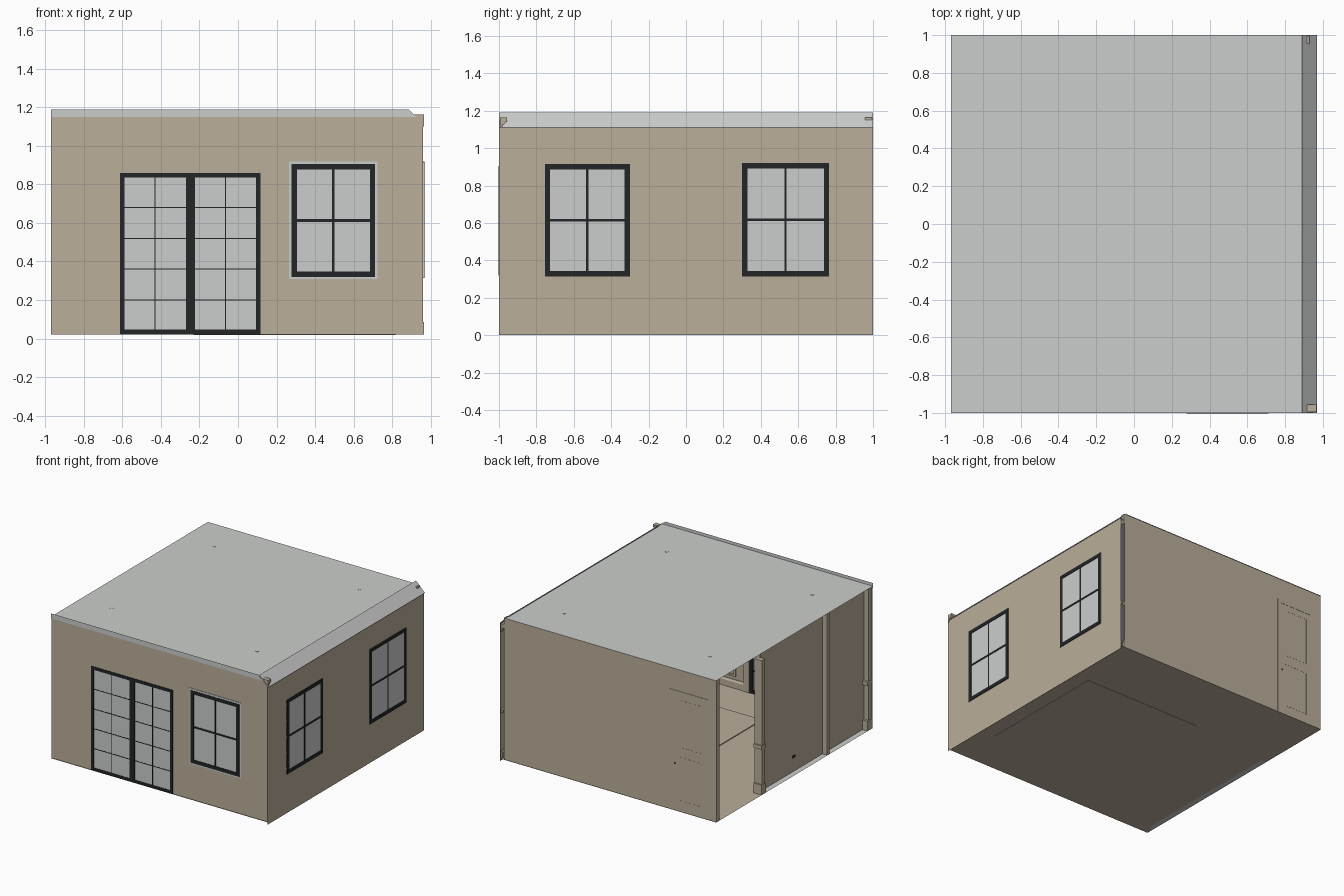
import bpy, bmesh, math

if "Cube" in bpy.data.objects:
    bpy.data.objects.remove(bpy.data.objects["Cube"])


def material(name, rgb):
    m = bpy.data.materials.new(name)
    m.diffuse_color = (*rgb, 1)
    m.use_nodes = True
    m.node_tree.nodes["Principled BSDF"].inputs["Base Color"].default_value = m.diffuse_color
    return m


TAN = material("wall tan", (0.49, 0.425, 0.325))
GREY = material("light grey", (0.60, 0.615, 0.605))
BLACK = material("frame black", (0.016, 0.018, 0.019))

# Each wall maps (u along wall, d depth into the room, z) to world space
WALLS = {
    "front": lambda u, d, z: (u, -0.996 + d, z),
    "back": lambda u, d, z: (u, 0.996 - d, z),
    "right": lambda u, d, z: (0.963 - d, u, z),
    "left": lambda u, d, z: (-0.925 + d, u, z),
    "world": lambda x, y, z: (x, y, z),
}


def finish(name, bm, mat, fix=True):
    if fix:
        bmesh.ops.recalc_face_normals(bm, faces=bm.faces)
    me = bpy.data.meshes.new(name)
    bm.to_mesh(me)
    bm.free()
    me.materials.append(mat)
    ob = bpy.data.objects.new(name, me)
    bpy.context.collection.objects.link(ob)
    return ob


def sheet(name, mat, *polys):
    """Thin single-sided surfaces."""
    bm = bmesh.new()
    for p in polys:
        bm.faces.new([bm.verts.new(c) for c in p])
    return finish(name, bm, mat, False)


def add_prism(bm, wall, profile, u0, u1):
    """Run a (d, z) profile along a wall."""
    f = WALLS[wall]
    a = [bm.verts.new(f(u0, d, z)) for d, z in profile]
    b = [bm.verts.new(f(u1, d, z)) for d, z in profile]
    n = len(a)
    bm.faces.new(a)
    bm.faces.new(b[::-1])
    for i in range(n):
        j = (i + 1) % n
        bm.faces.new((a[i], b[i], b[j], a[j]))


def boxes(name, mat, wall, items):
    """items: (u0, u1, d0, d1, z0, z1)"""
    bm = bmesh.new()
    for u0, u1, d0, d1, z0, z1 in items:
        add_prism(bm, wall, [(d0, z0), (d1, z0), (d1, z1), (d0, z1)], u0, u1)
    return finish(name, bm, mat)


def moulding(name, wall, profile, runs):
    bm = bmesh.new()
    for u0, u1 in runs:
        add_prism(bm, wall, profile, u0, u1)
    return finish(name, bm, TAN)


def ring(u0, u1, z0, z1, w, d0, d1, bottom=True):
    """Four bars around a rectangle, outer size given."""
    r = [(u0, u0 + w, d0, d1, z0, z1), (u1 - w, u1, d0, d1, z0, z1),
         (u0 + w, u1 - w, d0, d1, z1 - w, z1)]
    if bottom:
        r.append((u0 + w, u1 - w, d0, d1, z0, z0 + w))
    return r


# Shell: walls, floor, ceiling
sheet("front_wall", TAN, [(-0.97, -0.996, 0.022), (0.96, -0.996, 0.022),
                          (0.96, -0.996, 1.15), (-0.97, -0.996, 1.15)])
sheet("right_wall", TAN, [(0.963, -1, 0), (0.963, 1, 0), (0.963, 1, 1.115), (0.963, -1, 1.115)])
sheet("back_wall", TAN, [(0.93, 0.996, 0.02), (-0.97, 0.996, 0.02),
                         (-0.97, 0.996, 1.163), (0.93, 0.996, 1.163)])
sheet("left_wall", TAN, [(-0.925, 0.37, 0.02), (-0.925, -0.996, 0.02),
                         (-0.925, -0.996, 1.163), (-0.925, 0.37, 1.163)])
sheet("floor", TAN, [(-0.925, -1, 0.02), (0.963, -1, 0.02), (0.963, 1, 0.02), (-0.925, 1, 0.02)],
      [(-0.97, 0.37, 0.02), (-0.925, 0.37, 0.02), (-0.925, 1, 0.02), (-0.97, 1, 0.02)])
sheet("floor_border", GREY, [(-0.97, -1, 0.02), (-0.925, -1, 0.02),
                             (-0.925, 0.37, 0.02), (-0.97, 0.37, 0.02)])
sheet("ceiling", GREY, [(-0.97, -1, 1.165), (0.91, -1, 1.165), (0.91, 1, 1.165), (-0.97, 1, 1.165)])
sheet("ceiling_slope", GREY, [(0.89, -1, 1.19), (0.97, -1, 1.11), (0.97, 1, 1.11), (0.89, 1, 1.19)])
sheet("ceiling_fascia", GREY, [(-0.97, -1, 1.15), (0.925, -1, 1.15),
                               (0.885, -1, 1.19), (-0.97, -1, 1.19)])
boxes("floor_inlay", TAN, "world", [(-0.23, 0.82, -0.64, 0.45, 0.018, 0.027)])

# Downlights in the ceiling
bm = bmesh.new()
for x in (-0.69, 0.61):
    for y in (-0.625, 0.68):
        c = bmesh.ops.create_cone(bm, cap_ends=True, segments=16, radius1=0.012,
                                  radius2=0.012, depth=0.012)
        bmesh.ops.translate(bm, verts=c["verts"], vec=(x, y, 1.161))
finish("downlights", bm, GREY)


# Sash windows
def window(name, wall, u0, u1, z0, z1):
    w, um, zm = 0.028, (u0 + u1) / 2, (z0 + z1) / 2
    boxes(name + "_glass", GREY, wall, [(u0, u1, -0.002, 0.004, z0, z1)])
    boxes(name + "_frame", BLACK, wall, ring(u0, u1, z0, z1, w, -0.006, 0.02) + [
        (um - 0.006, um + 0.006, -0.004, 0.01, z0 + w, z1 - w),
        (u0 + w, u1 - w, -0.005, 0.012, zm - 0.007, zm + 0.007)])
    boxes(name + "_casing", TAN, wall,
          ring(u0 - 0.05, u1 + 0.05, z0 - 0.05, z1 + 0.05, 0.05, 0.002, 0.02))


window("front_window", "front", 0.278, 0.712, 0.32, 0.905)
boxes("front_window_edge", GREY, "front", ring(0.265, 0.725, 0.31, 0.92, 0.015, -0.004, 0.002))
window("right_window_front", "right", -0.755, -0.30, 0.315, 0.915)
window("right_window_back", "right", 0.30, 0.765, 0.315, 0.92)

# Glazed double doors on the front
boxes("double_door_glass", GREY, "front", [(-0.61, 0.115, -0.002, 0.004, 0.025, 0.855)])
bars = []
for a, b in ((-0.613, -0.247), (-0.247, 0.117)):
    bars += ring(a, b, 0.022, 0.86, 0.024, -0.004, 0.02)
    m = (a + b) / 2
    bars.append((m - 0.0025, m + 0.0025, -0.0035, 0.01, 0.04, 0.84))
    for z in (0.20, 0.36, 0.52, 0.68):
        bars.append((a + 0.024, b - 0.024, -0.0035, 0.01, z - 0.003, z + 0.003))
boxes("double_door_frame", BLACK, "front", bars)
boxes("double_door_casing", TAN, "front",
      ring(-0.67, 0.175, 0.02, 0.92, 0.055, 0.002, 0.02, False))

# Panelled door on the back
boxes("back_door", TAN, "back", [(-0.875, -0.58, -0.001, 0.012, 0.02, 0.965)])
boxes("back_door_casing", TAN, "back",
      ring(-0.90, -0.555, 0.02, 0.99, 0.028, -0.003, 0.02, False))
boxes("back_door_panels", TAN, "back",
      ring(-0.84, -0.62, 0.10, 0.46, 0.01, -0.002, 0.016)
      + ring(-0.84, -0.62, 0.53, 0.92, 0.01, -0.002, 0.016))
bm = bmesh.new()
for y in (0.994, 0.97):
    s = bmesh.ops.create_uvsphere(bm, u_segments=12, v_segments=8, radius=0.01)
    bmesh.ops.translate(bm, verts=s["verts"], vec=(-0.598, y - 0.004, 0.40))
knob = finish("back_door_knob", bm, BLACK)
for p in knob.data.polygons:
    p.use_smooth = True

# Interior mouldings: crown, chair rail, baseboard
crown = [(0.002, 1.10), (0.012, 1.10), (0.016, 1.125), (0.04, 1.145), (0.04, 1.163), (0.002, 1.163)]
crown_low = [(d, z - 0.055) for d, z in crown]
rail = [(0.002, 0.385), (0.012, 0.385), (0.022, 0.405), (0.022, 0.415), (0.002, 0.415)]
base = [(0.002, 0.021), (0.018, 0.021), (0.018, 0.07), (0.008, 0.085), (0.002, 0.085)]
RUNS = {
    "front": ((-0.92, 0.965), [(-0.92, -0.67), (0.175, 0.228), (0.762, 0.955)],
              [(-0.92, -0.67), (0.175, 0.965)]),
    "back": ((-0.92, 0.93), [(-0.555, 0.93)], [(-0.555, 0.93)]),
    "right": ((-0.99, 0.99), [(-0.99, -0.805), (-0.25, 0.25), (0.815, 0.99)], [(-0.99, 0.99)]),
    "left": ((-0.99, 0.37), [(-0.99, 0.37)], [(-0.99, 0.37)]),
}
for wall, (full, rails, bases) in RUNS.items():
    moulding(wall + "_crown", wall, crown_low if wall == "right" else crown, [full])
    moulding(wall + "_chair_rail", wall, rail, rails)
    moulding(wall + "_baseboard", wall, base, bases)

# Wall panel frames above and below the chair rail
PANELS = {
    "front": [(-0.89, -0.70), (0.80, 0.93)],
    "back": [(-0.50, -0.05), (0.0, 0.43), (0.48, 0.90)],
    "right": [(-0.95, -0.84), (-0.21, 0.21), (0.85, 0.95)],
    "left": [(-0.95, -0.50), (-0.38, -0.03), (0.02, 0.32)],
}
for wall, spans in PANELS.items():
    items = []
    for a, b in spans:
        items += ring(a, b, 0.12, 0.35, 0.014, 0.002, 0.01)
        items += ring(a, b, 0.45, 1.0, 0.014, 0.002, 0.01)
    boxes(wall + "_panels", TAN, wall, items)
boxes("front_window_apron_panel", TAN, "front", ring(0.25, 0.74, 0.11, 0.25, 0.014, 0.002, 0.01))

# Pilasters on the left side and beside the opening
boxes("left_posts", TAN, "world", [
    (-0.965, -0.90, 0.37, 0.41, 0.02, 1.10),
    (-0.965, -0.90, -0.45, -0.42, 0.02, 1.163),
    (-0.965, -0.925, -0.99, -0.95, 0.02, 1.163),
    (-0.968, -0.93, 0.955, 0.994, 0.02, 1.163)])
boxes("post_blocks", TAN, "world", [
    (-0.97, -0.895, 0.365, 0.42, 0.02, 0.10), (-0.97, -0.895, 0.365, 0.42, 0.385, 0.415),
    (-0.97, -0.925, -0.995, -0.93, 0.02, 0.10), (-0.97, -0.925, -0.995, -0.93, 0.385, 0.415)])
boxes("wall_outlet", BLACK, "left", [(-0.07, -0.04, -0.004, 0.004, 0.13, 0.15)])
